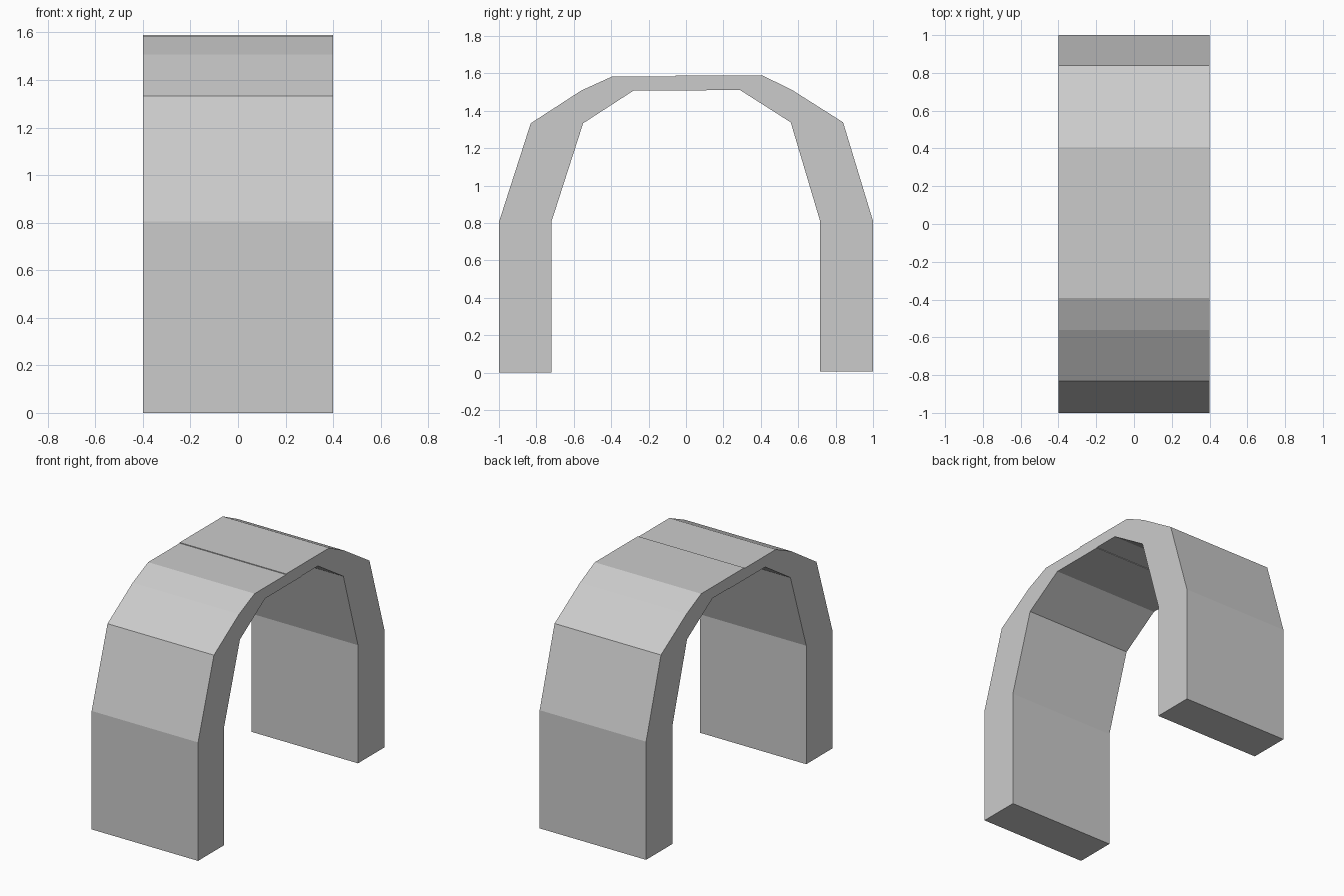
import bpy, bmesh

if "Cube" in bpy.data.objects:
    bpy.data.objects.remove(bpy.data.objects["Cube"])

HALF_WIDTH = 0.4


def extrude_profile(name, profile):
    """Extrude a closed (y, z) outline along x into a solid."""
    bm = bmesh.new()
    face = bm.faces.new([bm.verts.new((-HALF_WIDTH, y, z)) for y, z in profile])
    result = bmesh.ops.extrude_face_region(bm, geom=[face])
    verts = [v for v in result["geom"] if isinstance(v, bmesh.types.BMVert)]
    bmesh.ops.translate(bm, verts=verts, vec=(2 * HALF_WIDTH, 0, 0))
    bmesh.ops.recalc_face_normals(bm, faces=bm.faces)
    mesh = bpy.data.meshes.new(name)
    bm.to_mesh(mesh)
    bm.free()
    obj = bpy.data.objects.new(name, mesh)
    bpy.context.collection.objects.link(obj)
    return obj


# Front half: leg, curved shoulder and thin crown
extrude_profile("front_arch_half", [
    (-1, 0), (-1, 0.805), (-0.83, 1.333), (-0.56, 1.508), (-0.393, 1.584),
    (0.11, 1.584), (0.11, 1.508), (-0.28, 1.508), (-0.55, 1.333),
    (-0.72, 0.805), (-0.72, 0)])

# Back half: sits a touch higher and overlaps the front at the crown
extrude_profile("back_arch_half", [
    (1, 0.007), (1, 0.81), (0.84, 1.338), (0.567, 1.511), (0.408, 1.589),
    (-0.055, 1.589), (-0.055, 1.512), (0.287, 1.512), (0.56, 1.338),
    (0.717, 0.81), (0.717, 0.007)])
